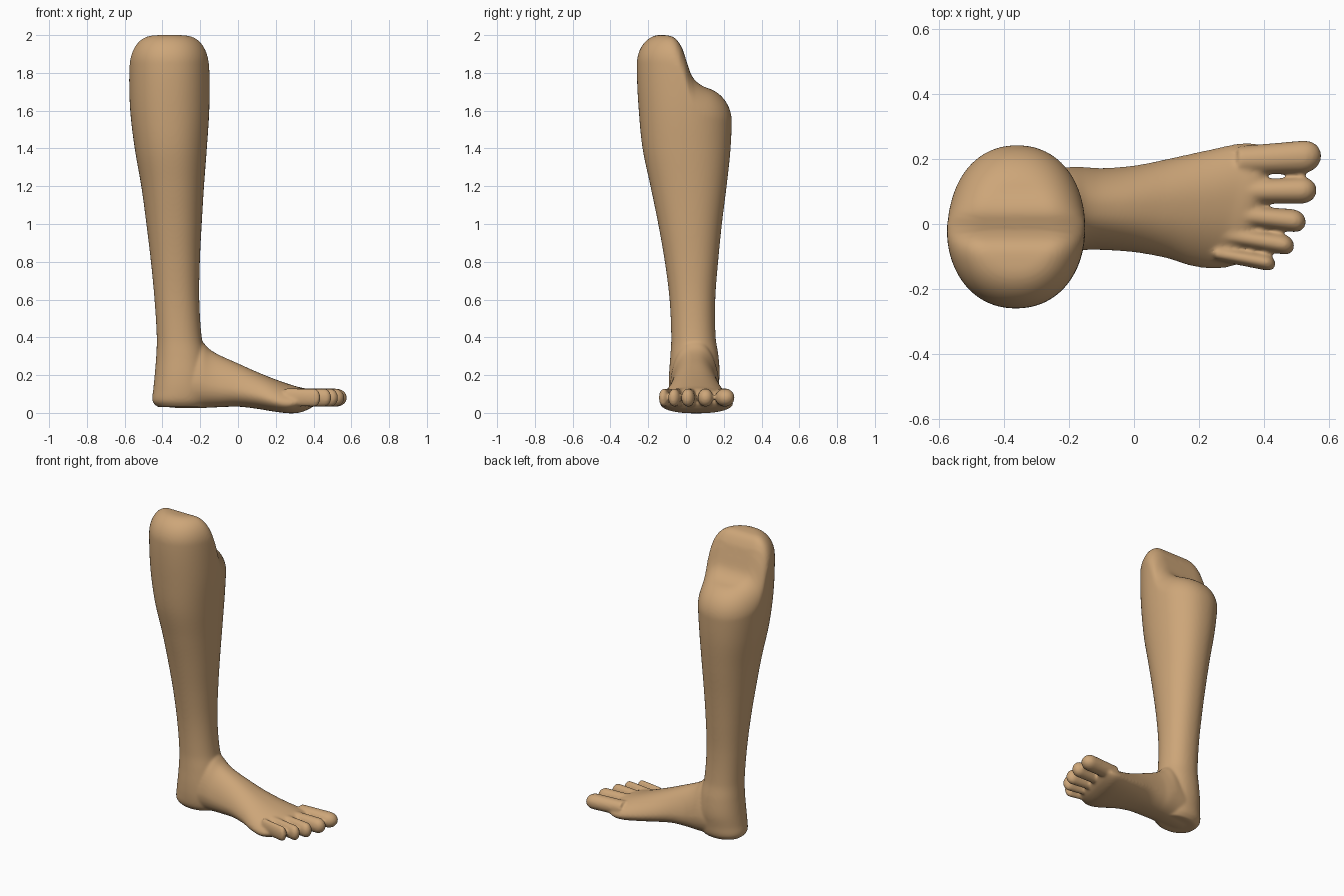
import bpy, bmesh, math

if "Cube" in bpy.data.objects:
    bpy.data.objects.remove(bpy.data.objects["Cube"])

N = 64  # points around each ring


def table(rows, t):
    """Smooth (Catmull-Rom) lookup of a table keyed by its first column."""
    t = min(max(t, rows[0][0]), rows[-1][0])
    i = 0
    while i < len(rows) - 2 and t > rows[i + 1][0]:
        i += 1
    p1, p2 = rows[i], rows[i + 1]
    p0, p3 = rows[max(i - 1, 0)], rows[min(i + 2, len(rows) - 1)]
    h = p2[0] - p1[0]
    u = (t - p1[0]) / h
    out = []
    for k in range(1, len(p1)):
        m1 = (p2[k] - p0[k]) / (p2[0] - p0[0]) * h
        m2 = (p3[k] - p1[k]) / (p3[0] - p1[0]) * h
        out.append((2*u**3 - 3*u*u + 1) * p1[k] + (u**3 - 2*u*u + u) * m1
                   + (3*u*u - 2*u**3) * p2[k] + (u**3 - u*u) * m2)
    return out


def power(v, e):
    return math.copysign(abs(v) ** e, v)


def loft(bm, rings):
    """Skin closed rings of points and cap both ends."""
    vs = [[bm.verts.new(p) for p in r] for r in rings]
    for a, b in zip(vs, vs[1:]):
        for i in range(len(a)):
            j = (i + 1) % len(a)
            bm.faces.new((a[i], a[j], b[j], b[i]))
    bm.faces.new(vs[0][::-1])
    bm.faces.new(vs[-1])


angles = [2 * math.pi * i / N for i in range(N)]
bm = bmesh.new()

# Shin, calf and heel: z, x min, x max, y min, y max
LEG = [(0.03, -0.425, -0.18, -0.055, 0.135), (0.06, -0.453, -0.16, -0.08, 0.158),
       (0.12, -0.449, -0.15, -0.09, 0.168), (0.2, -0.441, -0.155, -0.09, 0.178),
       (0.3, -0.433, -0.17, -0.083, 0.172), (0.4, -0.43, -0.192, -0.078, 0.157),
       (0.6, -0.442, -0.205, -0.087, 0.155), (0.8, -0.461, -0.202, -0.112, 0.17),
       (1.0, -0.485, -0.192, -0.147, 0.19), (1.2, -0.512, -0.18, -0.188, 0.215),
       (1.4, -0.547, -0.165, -0.23, 0.236), (1.6, -0.571, -0.152, -0.25, 0.244),
       (1.8, -0.577, -0.15, -0.26, 0.246), (2.0, -0.575, -0.155, -0.255, 0.24)]
# Height of the stepped knee end: y, z
KNEE = [(-0.3, 2.0), (-0.12, 2.0), (-0.06, 1.985), (-0.02, 1.93), (0.0, 1.87),
        (0.03, 1.785), (0.08, 1.735), (0.15, 1.71), (0.26, 1.69)]
ROUND = 0.15


def leg_point(z, a):
    x0, x1, y0, y1 = table(LEG, z)
    return ((x0 + x1) / 2 + (x1 - x0) / 2 * power(math.cos(a), 0.93),
            (y0 + y1) / 2 + (y1 - y0) / 2 * power(math.sin(a), 0.93))


tops = []
for a in angles:
    z = 1.75
    for _ in range(3):
        z = table(KNEE, leg_point(z, a)[1])[0] - ROUND
    tops.append(z)
rings = []
for j in range(71):
    t = (j / 70) ** 1.3
    ring = []
    for a, top in zip(angles, tops):
        z = 0.03 + (top - 0.03) * t
        ring.append((*leg_point(z, a), z))
    rings.append(ring)
edge, cx, cy = rings[-1], -0.363, -0.007
for k in range(1, 30):
    s = math.cos(math.pi / 2 * k / 30)
    q = max(0, (s - 0.5) / 0.5)
    ring = []
    for x, y, _ in edge:
        yy = cy + s * (y - cy)
        ring.append((cx + s * (x - cx), yy,
                     table(KNEE, yy)[0] - ROUND * (1 - math.sqrt(1 - q * q))))
    rings.append(ring)
loft(bm, rings)

# Foot: x, y min, y max, z bottom, z top
FOOT = [(-0.42, -0.02, 0.10, 0.05, 0.2), (-0.36, -0.07, 0.15, 0.03, 0.3),
        (-0.28, -0.083, 0.168, 0.025, 0.37), (-0.2, -0.083, 0.175, 0.025, 0.383),
        (-0.15, -0.08, 0.175, 0.028, 0.337), (-0.1, -0.08, 0.172, 0.03, 0.307),
        (0.0, -0.087, 0.18, 0.033, 0.262), (0.1, -0.105, 0.2, 0.022, 0.217),
        (0.2, -0.13, 0.226, 0.006, 0.177), (0.3, -0.138, 0.25, -0.002, 0.142),
        (0.36, -0.125, 0.24, 0.018, 0.126), (0.39, -0.1, 0.215, 0.045, 0.105)]
rings = []
for j in range(61):
    x = -0.42 + 0.81 * j / 60
    y0, y1, z0, z1 = table(FOOT, x)
    mid = z0 + 0.38 * (z1 - z0)
    ring = []
    for a in angles:
        c, s = math.cos(a), math.sin(a)
        y = (y0 + y1) / 2 + (y1 - y0) / 2 * power(c, 0.85) * (1 - 0.2 * max(s, 0))
        z = mid + power(s, 0.9) * ((z1 - mid) if s > 0 else (mid - z0))
        skew = 0.22 * (y - 0.06) * min(1, max(0, (x - 0.1) / 0.2))
        ring.append((x + skew, y, z))
    rings.append(ring)
loft(bm, rings)

# Toes: base x, base y, tip x, tip y, half width
for bx, by, tx, ty, w in [(0.32, 0.195, 0.577, 0.21, 0.052), (0.32, 0.1, 0.563, 0.104, 0.042),
                          (0.3, 0.03, 0.53, 0.006, 0.036), (0.28, -0.035, 0.494, -0.068, 0.032),
                          (0.25, -0.09, 0.436, -0.123, 0.026)]:
    rings = []
    for j in range(25):
        t = math.sin(math.pi / 2 * j / 24.5)
        x = bx + (tx - bx) * t
        y = by + (ty - by) * t
        q = max(0, (x - (tx - 1.1 * w)) / (1.1 * w))
        r = math.sqrt(max(0.002, 1 - q * q))
        neck = 0.86 + 0.14 * t
        rings.append([(x, y + w * neck * r * math.cos(a),
                       0.08 + 0.004 * (1 - t) + 0.048 * r * math.sin(a)) for a in angles[::2]])
    loft(bm, rings)

bmesh.ops.recalc_face_normals(bm, faces=bm.faces)
mesh = bpy.data.meshes.new("lower_leg")
bm.to_mesh(mesh)
bm.free()
leg = bpy.data.objects.new("lower_leg", mesh)
bpy.context.collection.objects.link(leg)

skin = bpy.data.materials.new("skin")
skin.diffuse_color = (0.61, 0.38, 0.19, 1)
skin.use_nodes = True
skin.node_tree.nodes["Principled BSDF"].inputs["Base Color"].default_value = skin.diffuse_color
mesh.materials.append(skin)

# Fuse the parts into one skin and soften the joins
fuse = leg.modifiers.new("fuse", 'REMESH')
fuse.mode = 'VOXEL'
fuse.voxel_size = 0.007
fuse.use_smooth_shade = True
soften = leg.modifiers.new("soften", 'SMOOTH')
soften.factor = 0.5
soften.iterations = 12
